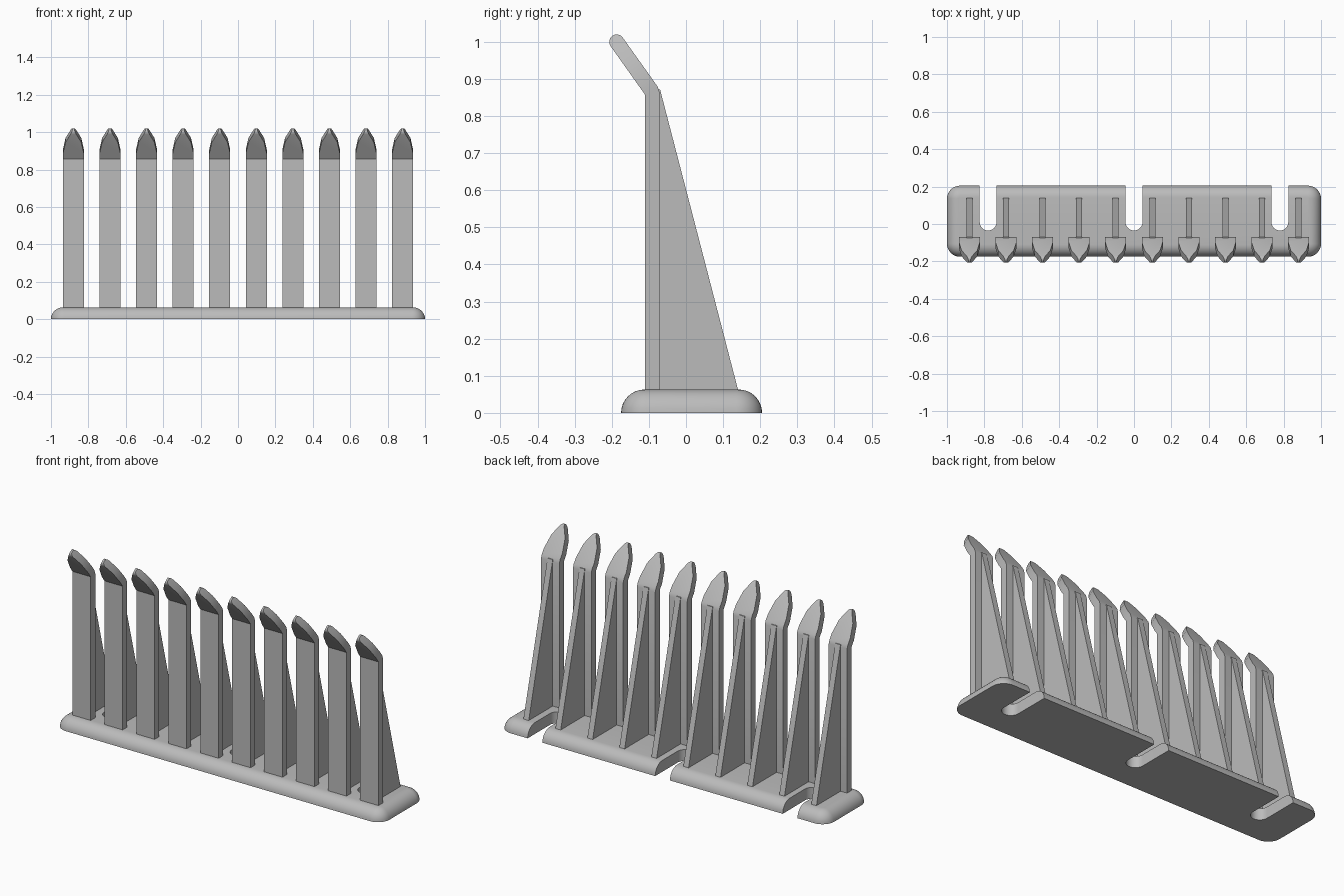
import bpy, bmesh
from math import sin, cos, pi, radians
from mathutils import Vector

cube = bpy.data.objects.get("Cube")
if cube:
    bpy.data.objects.remove(cube, do_unlink=True)

grey = bpy.data.materials.new("plain grey")
grey.use_nodes = True
colour = (0.5, 0.5, 0.5, 1)
grey.diffuse_color = colour
grey.node_tree.nodes["Principled BSDF"].inputs["Base Color"].default_value = colour


def add_object(name, bm, smooth=True):
    bmesh.ops.recalc_face_normals(bm, faces=bm.faces)
    mesh = bpy.data.meshes.new(name)
    bm.to_mesh(mesh)
    bm.free()
    mesh.materials.append(grey)
    obj = bpy.data.objects.new(name, mesh)
    bpy.context.collection.objects.link(obj)
    if smooth:
        smooth_object(obj)
    return obj


def smooth_object(obj):
    bpy.ops.object.select_all(action="DESELECT")
    obj.select_set(True)
    bpy.context.view_layer.objects.active = obj
    bpy.ops.object.shade_smooth_by_angle(angle=radians(30))


def loft(rings):
    """Closed solid through rings of equal point count."""
    bm = bmesh.new()
    loops = [[bm.verts.new(p) for p in ring] for ring in rings]
    for a, b in zip(loops, loops[1:]):
        for i in range(len(a)):
            j = (i + 1) % len(a)
            bm.faces.new((a[i], a[j], b[j], b[i]))
    bm.faces.new(loops[0])
    bm.faces.new(loops[-1])
    return bm


def extrude_side(profile, half):
    """Extrude a (y, z) profile across x."""
    return loft([[(x, y, z) for y, z in profile] for x in (-half, half)])


# Base slab with a quarter-round upper edge
HEIGHT, MID_Y, HALF_Y, CORNER = 0.063, 0.015, 0.19, 0.07


def base_ring(inset, z, steps=8):
    r = CORNER - inset
    ring = []
    for q, (sx, sy) in enumerate([(1, 1), (-1, 1), (-1, -1), (1, -1)]):
        for k in range(steps + 1):
            a = (q + k / steps) * pi / 2
            ring.append((sx * (1 - CORNER) + r * cos(a),
                         MID_Y + sy * (HALF_Y - CORNER) + r * sin(a), z))
    return ring


angles = [k * pi / 16 for k in range(9)]
base = add_object("base", loft([base_ring(HEIGHT * (1 - cos(a)), HEIGHT * sin(a))
                                for a in angles]), smooth=False)

# Round-ended mounting slots cut in from the back edge
SLOT = 0.045
for x in (-0.78, 0, 0.78):
    outline = [(x + SLOT, 0.3), (x - SLOT, 0.3)]
    outline += [(x - SLOT * cos(k * pi / 16), 0.01 - SLOT * sin(k * pi / 16))
                for k in range(17)]
    cutter = add_object("slot_cutter", loft([[(px, py, z) for px, py in outline]
                                             for z in (-0.1, 0.2)]), smooth=False)
    cutter.hide_render = True
    mod = base.modifiers.new("slot", "BOOLEAN")
    mod.operation, mod.solver, mod.object = "DIFFERENCE", "EXACT", cutter
    bpy.context.view_layer.objects.active = base
    bpy.ops.object.modifier_apply(modifier=mod.name)
    bpy.data.objects.remove(cutter, do_unlink=True)
smooth_object(base)

# Post: upright bar bent forward, with a rounded end
lean = radians(35.5)
along = Vector((0, -sin(lean), cos(lean)))
tip = Vector((0, -0.187, 1.0))
bend = Vector((0, -0.09, 0.864))
profile = [(-0.11, 0.04), (-0.07, 0.04), (-0.07, 0.86), (-0.077, 0.88)]
for k in range(9):
    a = lean + k * pi / 8
    profile.append((tip.y + 0.02 * cos(a), tip.z + 0.02 * sin(a)))
profile.append((-0.11, 0.857))
post_bm = extrude_side(profile, 0.056)

# Taper the head, then point it: (distance, half width) from and to
for (s0, w0), (s1, w1) in [((0.04, 0.056), (0.115, 0.042)),
                           ((0.115, 0.042), (0.187, 0.005))]:
    for side in (1, -1):
        normal = along * (w0 - w1) + Vector((side * (s1 - s0), 0, 0))
        point = bend + along * s0 + Vector((side * w0, 0, 0))
        cut = bmesh.ops.bisect_plane(post_bm, geom=post_bm.verts[:] + post_bm.edges[:] + post_bm.faces[:],
                                     plane_co=point, plane_no=normal, clear_outer=True)
        rim = [e for e in cut["geom_cut"] if isinstance(e, bmesh.types.BMEdge)]
        bmesh.ops.holes_fill(post_bm, edges=rim)
post = add_object("post", post_bm)

# Triangular brace behind each post
brace = add_object("brace", extrude_side([(-0.08, 0.04), (0.146, 0.04), (0.14, 0.063),
                                          (-0.07, 0.872), (-0.08, 0.872)], 0.016))

# Repeat along the base
for part in (post, brace):
    part.location.x = -0.88
    for i in range(1, 10):
        copy = part.copy()
        copy.location.x = -0.88 + 1.76 * i / 9
        bpy.context.collection.objects.link(copy)
